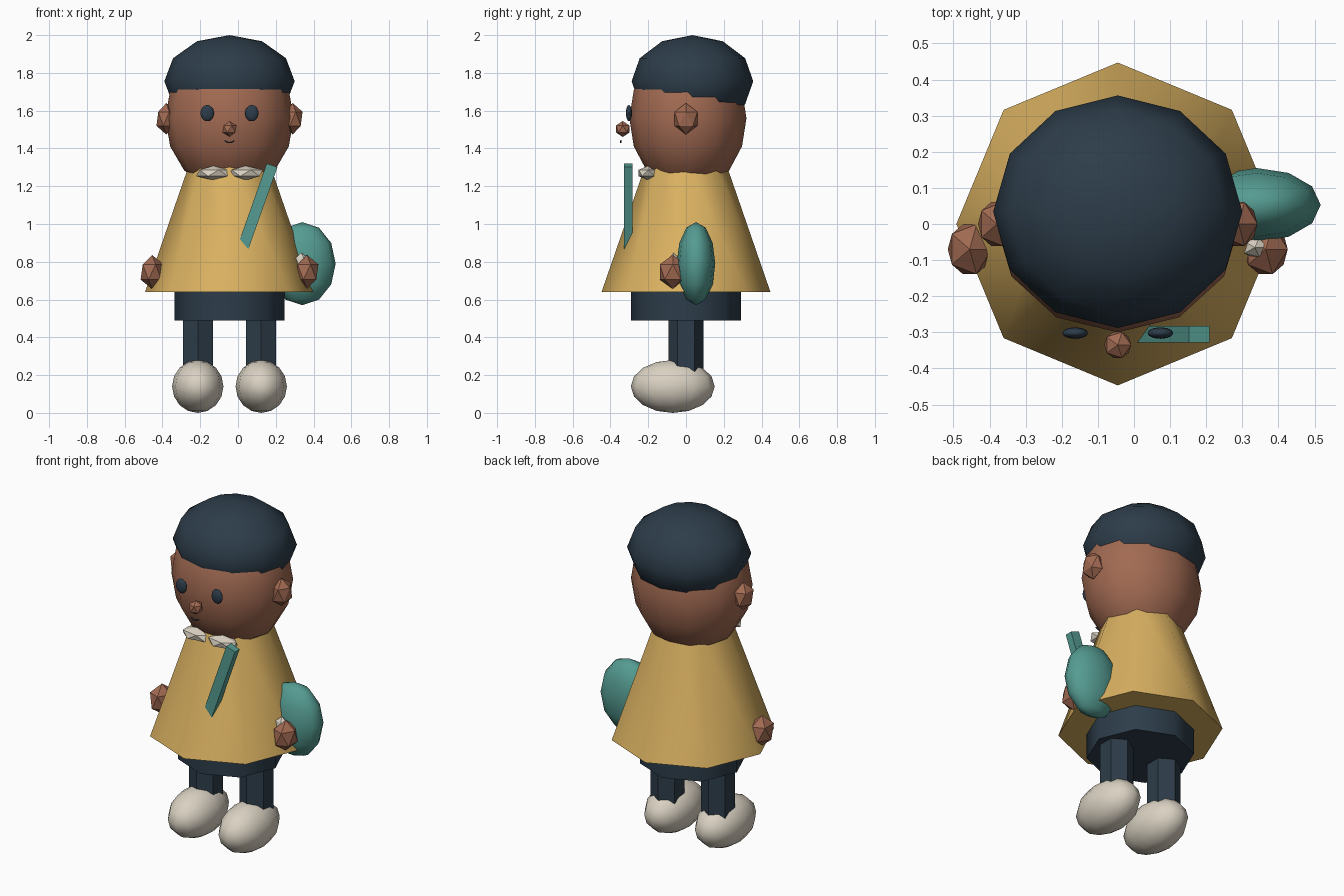
import bpy, math
from math import radians

if "Cube" in bpy.data.objects:
    bpy.data.objects.remove(bpy.data.objects["Cube"])

CX = -0.045  # body centre line (the bag shifts the whole model)


def material(name, rgb):
    m = bpy.data.materials.new(name)
    m.diffuse_color = (*rgb, 1)
    m.use_nodes = True
    m.node_tree.nodes["Principled BSDF"].inputs["Base Color"].default_value = m.diffuse_color
    return m


SKIN = material("brown skin", (0.36, 0.145, 0.085))
NAVY = material("dark navy", (0.026, 0.046, 0.068))
GOLD = material("mustard", (0.70, 0.44, 0.12))
TEAL = material("teal", (0.09, 0.33, 0.285))
CREAM = material("cream", (0.70, 0.64, 0.54))


def finish(name, mat, scale=(1, 1, 1), smooth=None):
    ob = bpy.context.object
    ob.name = name
    ob.scale = scale
    ob.data.materials.append(mat)
    bpy.ops.object.transform_apply(location=False, rotation=True, scale=True)
    if smooth:
        bpy.ops.object.shade_smooth_by_angle(angle=radians(smooth))
    return ob


def ball(name, mat, loc, radii, segments=12, rings=6):
    """Smooth low-poly ellipsoid."""
    bpy.ops.mesh.primitive_uv_sphere_add(segments=segments, ring_count=rings, radius=1, location=loc)
    return finish(name, mat, radii, 60)


def gem(name, mat, loc, radii):
    """Flat-faced twenty-sided lump."""
    bpy.ops.mesh.primitive_ico_sphere_add(subdivisions=1, radius=1, location=loc)
    return finish(name, mat, radii)


def tube(name, mat, x, y, z0, z1, r0, r1, sides):
    bpy.ops.mesh.primitive_cone_add(vertices=sides, radius1=r0, radius2=r1, depth=z1 - z0,
                                    location=(x, y, (z0 + z1) / 2))
    return finish(name, mat, smooth=50)


# Head and cap
ball("head", SKIN, (CX, 0.01, 1.56), (0.34, 0.31, 0.39), 12, 8)
ball("cap", NAVY, (CX, 0.034, 1.756), (0.345, 0.322, 0.244))
gem("nose", SKIN, (CX, -0.335, 1.503), (0.042, 0.042, 0.042))

# Smile: a thin bent wire
curve = bpy.data.curves.new("mouth", "CURVE")
curve.dimensions = "3D"
curve.bevel_depth = 0.004
curve.bevel_resolution = 1
curve.use_fill_caps = True
line = curve.splines.new("POLY")
line.points.add(4)
for i, p in enumerate(line.points):
    t = i / 2 - 1
    p.co = (CX + 0.025 * t, -0.345, 1.431 + 0.01 * t * t, 1)
mouth = bpy.data.objects.new("mouth", curve)
curve.materials.append(NAVY)
bpy.context.collection.objects.link(mouth)

# Coat and trouser seat
tube("coat", GOLD, CX, 0, 0.64, 1.34, 0.447, 0.205, 8)
tube("trouser_seat", NAVY, CX, 0, 0.49, 0.80, 0.292, 0.292, 8)

# Paired parts
for side, s in (("left", -1), ("right", 1)):
    ball(side + "_eye", NAVY, (CX + 0.118 * s, -0.302, 1.587), (0.036, 0.016, 0.043), 12, 8)
    gem(side + "_ear", SKIN, (CX + 0.335 * s, 0, 1.557), (0.058, 0.071, 0.083))
    gem(side + "_collar", CREAM, (CX + 0.085 * s, -0.2, 1.27), (0.102, 0.06, 0.038))
    gem(side + "_hand", SKIN, (CX + 0.41 * s, -0.07, 0.746), (0.068, 0.081, 0.09))
    tube(side + "_leg", NAVY, CX + 0.167 * s, 0, 0.15, 0.52, 0.092, 0.092, 6)
    ball(side + "_shoe", CREAM, (CX + 0.168 * s, -0.07, 0.14), (0.136, 0.222, 0.14), 12, 8)

# Shoulder bag, buckle and strap
ball("bag", TEAL, (0.34, 0.053, 0.79), (0.177, 0.102, 0.22))
gem("bag_buckle", CREAM, (0.335, -0.065, 0.8), (0.04, 0.03, 0.048))
bpy.ops.mesh.primitive_cube_add(size=1, location=(0.097, -0.305, 1.075), rotation=(0, radians(19.5), 0))
finish("bag_strap", TEAL, (0.06, 0.045, 0.5))
